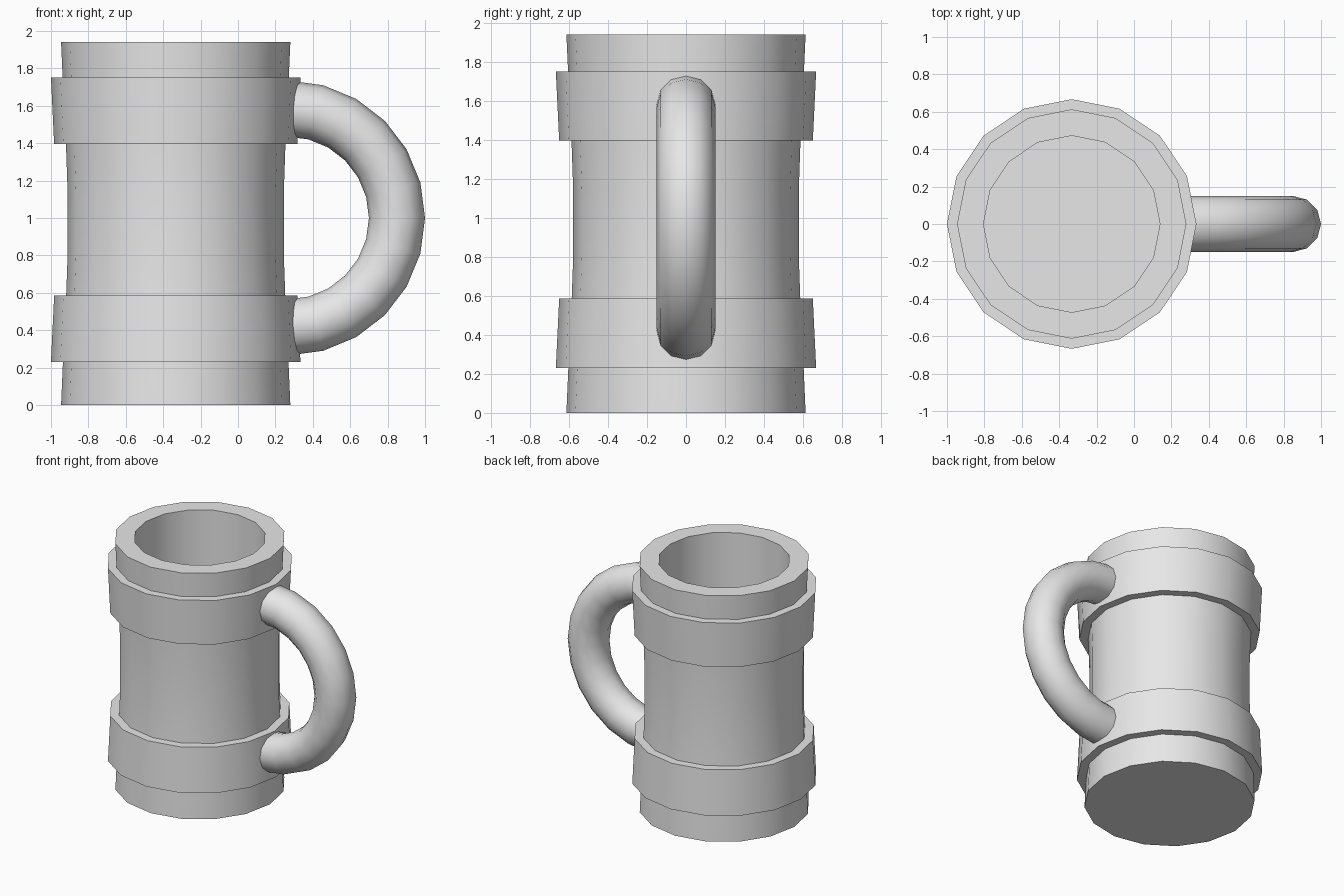
import bpy, bmesh, math
from mathutils import Vector, Matrix

cube = bpy.data.objects.get("Cube")
if cube:
    bpy.data.objects.remove(cube)

grey = bpy.data.materials.new("plain grey")
grey.use_nodes = True
colour = (0.8, 0.8, 0.8, 1)
grey.diffuse_color = colour
grey.node_tree.nodes["Principled BSDF"].inputs["Base Color"].default_value = colour

AXIS_X = -0.333
SIDES = 16


def finish(name, bm):
    """Turn a bmesh into a smooth shaded object that keeps its sharp edges."""
    bmesh.ops.remove_doubles(bm, verts=bm.verts, dist=1e-4)
    bmesh.ops.recalc_face_normals(bm, faces=bm.faces)
    mesh = bpy.data.meshes.new(name)
    bm.to_mesh(mesh)
    bm.free()
    mesh.materials.append(grey)
    mesh.shade_smooth()
    mesh.set_sharp_from_angle(angle=math.radians(32))
    obj = bpy.data.objects.new(name, mesh)
    bpy.context.collection.objects.link(obj)
    return obj


def lathe(name, profile, closed=False):
    """Revolve (radius, height) points about the mug's upright axis."""
    bm = bmesh.new()
    verts = [bm.verts.new((AXIS_X + r, 0, z)) for r, z in profile]
    pairs = list(zip(verts, verts[1:]))
    if closed:
        pairs.append((verts[-1], verts[0]))
    edges = [bm.edges.new(p) for p in pairs]
    bmesh.ops.spin(bm, geom=verts + edges, cent=(AXIS_X, 0, 0), axis=(0, 0, 1),
                   angle=math.tau, steps=SIDES, use_merge=False)
    bmesh.ops.remove_doubles(bm, verts=bm.verts, dist=1e-4)
    # Close the open ends with flat discs
    bmesh.ops.holes_fill(bm, edges=[e for e in bm.edges if e.is_boundary])
    return finish(name, bm)


# Mug body: waisted outside, straight hollow inside with a floor
lathe("mug_body", [(0.613, 0), (0.603, 0.23), (0.587, 0.55), (0.578, 0.8),
                   (0.578, 1.14), (0.587, 1.4), (0.603, 1.72), (0.613, 1.94),
                   (0.472, 1.94), (0.472, 0.14)])

# Raised bands, mirrored about the waist
MID = 0.99
for name, side in (("upper_band", 1), ("lower_band", -1)):
    ring = [(0.55, 0.405), (0.65, 0.405), (0.667, 0.76), (0.55, 0.76)]
    lathe(name, [(r, MID + side * h) for r, h in ring], closed=True)

# Handle: half ring of round tube, its ends buried in the wall
HANDLE_X, RING, TUBE = 0.265, 0.585, 0.15
bm = bmesh.new()
place = Matrix.Translation((HANDLE_X, 0, 1 + RING)) @ Matrix.Rotation(math.pi / 2, 4, 'Y')
section = bmesh.ops.create_circle(bm, segments=12, radius=TUBE, matrix=place)["verts"]
bmesh.ops.spin(bm, geom=section + list(bm.edges), cent=Vector((HANDLE_X, 0, 1)),
               axis=(0, 1, 0), angle=math.pi, steps=12)
bmesh.ops.holes_fill(bm, edges=[e for e in bm.edges if e.is_boundary])
finish("handle", bm)
